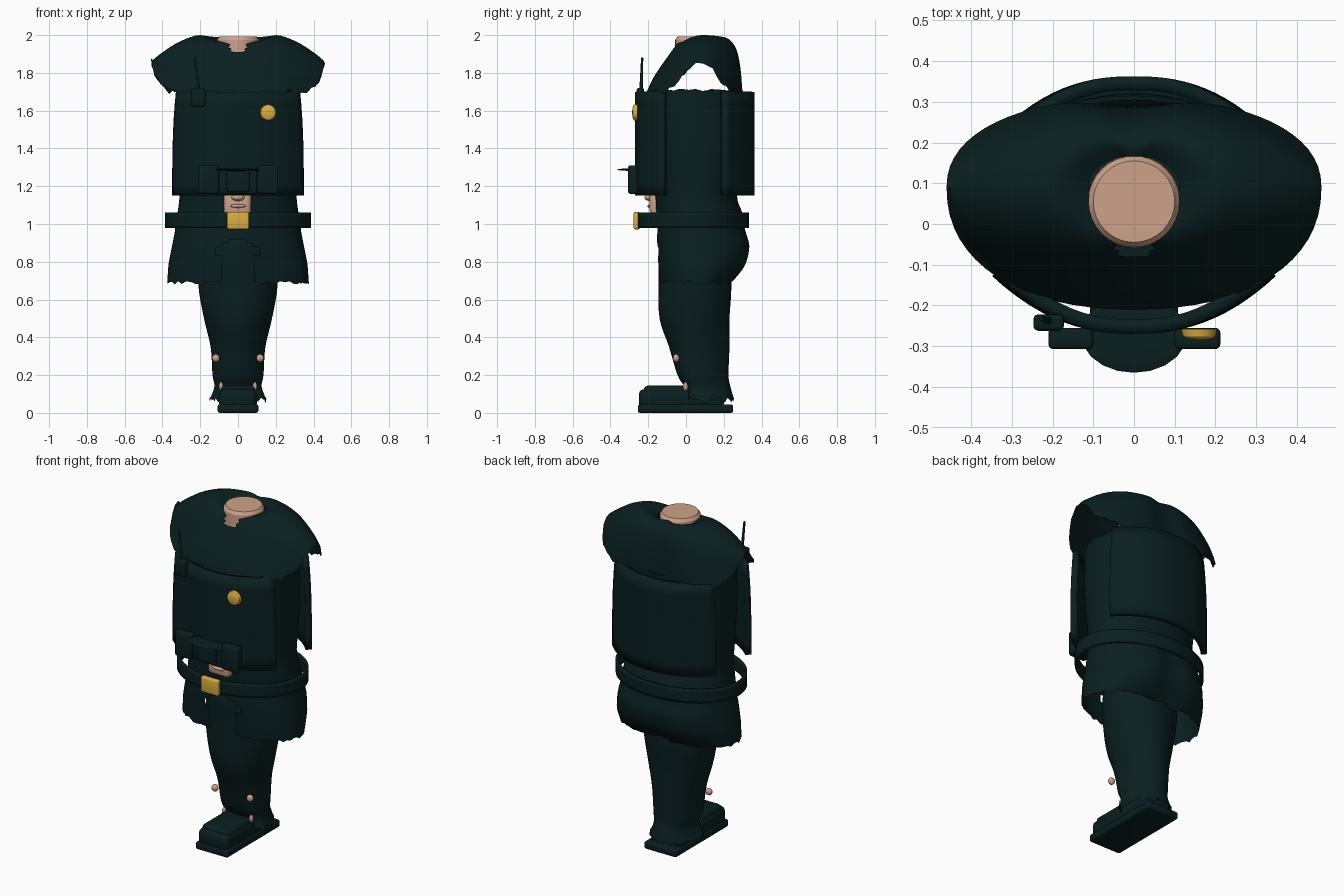
import bpy, bmesh, math, random
from mathutils import Vector, Matrix

random.seed(4)
if "Cube" in bpy.data.objects:
    bpy.data.objects.remove(bpy.data.objects["Cube"])


def material(name, rgb):
    m = bpy.data.materials.new(name)
    m.use_nodes = True
    m.diffuse_color = (*rgb, 1)
    m.node_tree.nodes["Principled BSDF"].inputs["Base Color"].default_value = (*rgb, 1)
    return m


CLOTH = material("dark_teal", (0.003, 0.0135, 0.0145))
SKIN = material("skin", (0.61, 0.36, 0.25))
GOLD = material("gold", (0.70, 0.42, 0.05))


def finish(name, bm, mat, angle=40):
    bmesh.ops.recalc_face_normals(bm, faces=bm.faces[:])
    me = bpy.data.meshes.new(name)
    bm.to_mesh(me)
    bm.free()
    me.materials.append(mat)
    ob = bpy.data.objects.new(name, me)
    bpy.context.collection.objects.link(ob)
    bpy.ops.object.select_all(action="DESELECT")
    ob.select_set(True)
    bpy.context.view_layer.objects.active = ob
    bpy.ops.object.shade_smooth_by_angle(angle=math.radians(angle))
    return ob


def thicken(ob, amount):
    mod = ob.modifiers.new("thickness", "SOLIDIFY")
    mod.thickness, mod.offset = amount, 0


def smooth_rows(rows, steps=4):
    """Catmull-Rom blend between the given cross-sections."""
    out = []
    for i in range(len(rows) - 1):
        a, b, c, d = (rows[min(max(i + k, 0), len(rows) - 1)] for k in (-1, 0, 1, 2))
        for s in range(steps):
            t = s / steps
            out.append([q + 0.5 * t * (r - p + t * (2*p - 5*q + 4*r - w + t * (3*(q - r) + w - p)))
                        for p, q, r, w in zip(a, b, c, d)])
    return out + [list(rows[-1])]


def shell(name, rows, mat, yc=0.05, n=64, rag=0, opening=None, crease=0, cap=False):
    """Loft of rings: half width, front y, back y, z front/side/back, side sharpness, roundness."""
    bm = bmesh.new()
    rings = []
    rows = smooth_rows(rows)
    for k, (rx, yf, yb, zf, zs, zb, p, e) in enumerate(rows):
        ring = []
        for i in range(n):
            a = math.tau * i / n
            c, s = math.cos(a), math.sin(a)
            w = abs(c) ** p
            x = math.copysign(rx * abs(c) ** e, c)
            y = yc + math.copysign(abs(s) ** e, s) * ((yb - yc) if s > 0 else (yc - yf))
            if s > 0:
                y -= crease * math.exp(-(c / 0.2) ** 2)
            z = zs * w + (zb if s > 0 else zf) * (1 - w)
            if k == len(rows) - 1:
                z += random.uniform(-rag, rag)
            ring.append(bm.verts.new((x, y, z)))
        rings.append(ring)
    for lo, hi in zip(rings, rings[1:]):
        for i in range(n):
            j = (i + 1) % n
            bm.faces.new((lo[i], lo[j], hi[j], hi[i]))
    if cap:
        bm.faces.new(rings[0])
    if opening:
        gone = [f for f in bm.faces if opening(f.calc_center_median())]
        bmesh.ops.delete(bm, geom=gone, context="FACES")
    return finish(name, bm, mat)


def level(z, rx, yf, yb, e=1):
    return (rx, yf, yb, z, z, z, 2, e)


def box(name, x, y, z, mat, bevel=0.008):
    """Bevelled box from (low, high) ranges."""
    bm = bmesh.new()
    bmesh.ops.create_cube(bm, size=1)
    for v in bm.verts:
        v.co = Vector([(r[0] + r[1]) / 2 + c * (r[1] - r[0]) for r, c in zip((x, y, z), v.co)])
    bmesh.ops.bevel(bm, geom=bm.edges[:], offset=bevel, segments=3, affect="EDGES", profile=0.5)
    return finish(name, bm, mat)


def ball(name, centre, radii, mat):
    bm = bmesh.new()
    bmesh.ops.create_uvsphere(bm, u_segments=20, v_segments=12, radius=1)
    bmesh.ops.transform(bm, verts=bm.verts, matrix=Matrix.LocRotScale(Vector(centre), None, Vector(radii)))
    return finish(name, bm, mat)


def rod(name, start, end, r1, r2, mat, sides=24):
    start, end = Vector(start), Vector(end)
    d = end - start
    bm = bmesh.new()
    bmesh.ops.create_cone(bm, cap_ends=True, segments=sides, radius1=r1, radius2=r2, depth=d.length)
    turn = Vector((0, 0, 1)).rotation_difference(d)
    bmesh.ops.transform(bm, verts=bm.verts, matrix=Matrix.LocRotScale((start + end) / 2, turn, None))
    return finish(name, bm, mat)


def vest_panel(name, y_mid, y_end, power):
    """Curved armour panel, a little narrower at the top."""
    bm = bmesh.new()
    nx, nz = 28, 8
    grid = []
    for j in range(nz + 1):
        t = j / nz
        half = 0.336 - 0.02 * t ** 3
        grid.append([])
        for i in range(nx + 1):
            u = 2 * i / nx - 1
            y = y_mid + (y_end - y_mid) * abs(u) ** power
            grid[-1].append(bm.verts.new((half * u, y, 1.15 + 0.55 * t)))
    for j in range(nz):
        for i in range(nx):
            bm.faces.new((grid[j][i], grid[j][i+1], grid[j+1][i+1], grid[j+1][i]))
    thicken(finish(name, bm, CLOTH), 0.035)


# Shirt yoke with open, torn armholes
shell("shoulder_yoke", [
    (0.112, -0.045, 0.17, 1.968, 1.965, 1.965, 2, 1),
    (0.20, -0.08, 0.22, 1.91, 2.00, 1.985, 2, 0.97),
    (0.31, -0.13, 0.275, 1.84, 1.965, 1.93, 3, 0.93),
    (0.405, -0.175, 0.30, 1.77, 1.905, 1.82, 6, 0.91),
    (0.46, -0.21, 0.31, 1.695, 1.86, 1.695, 11, 0.9)],
    CLOTH, yc=0.09, rag=0.02, crease=0.025,
    opening=lambda c: abs(c.x) < 0.045 and c.y < 0 and c.z > 1.905 + abs(c.x) * 0.5)

# Neck stump
rod("neck", (0, 0.055, 1.88), (0, 0.055, 1.975), 0.114, 0.112, SKIN, 32)
rod("neck_top", (0, 0.055, 1.975), (0, 0.055, 1.992), 0.112, 0.10, SKIN, 32)

# Torso and shorts
shell("torso", [level(1.0, 0.33, -0.155, 0.315, 0.9), level(1.06, 0.32, -0.16, 0.298, 0.9),
                level(1.15, 0.31, -0.165, 0.27, 0.88), level(1.3, 0.315, -0.18, 0.29, 0.85),
                level(1.5, 0.315, -0.205, 0.305, 0.85), level(1.71, 0.31, -0.205, 0.30, 0.85)],
      CLOTH, rag=0.006)
shell("shorts", [level(1.01, 0.33, -0.15, 0.315, 0.9), level(0.95, 0.336, -0.152, 0.332, 0.9),
                 level(0.88, 0.35, -0.155, 0.35, 0.9), level(0.79, 0.367, -0.15, 0.33, 0.9),
                 level(0.73, 0.372, -0.145, 0.288, 0.9), level(0.69, 0.375, -0.14, 0.25, 0.9)],
      CLOTH, rag=0.01, crease=0.025,
      opening=lambda c: abs(c.x) < 0.1 and c.y < 0 and c.z < 0.91 - 4 * c.x ** 2)

# Vest panels
vest_panel("vest_front", -0.252, -0.115, 2.3)
vest_panel("vest_back", 0.345, 0.195, 2.4)

# Trouser leg with flared torn cuff
shell("trouser_leg", [level(0.94, 0.16, -0.125, 0.16), level(0.88, 0.20, -0.145, 0.22),
                      level(0.68, 0.21, -0.145, 0.24), level(0.5, 0.18, -0.14, 0.23),
                      level(0.35, 0.145, -0.09, 0.23), level(0.2, 0.135, -0.045, 0.225),
                      level(0.14, 0.125, -0.01, 0.235), level(0.07, 0.15, 0.0, 0.255)],
      CLOTH, rag=0.015, cap=True)

# Shoe
box("shoe_sole", (-0.108, 0.108), (-0.255, 0.25), (0.0, 0.045), CLOTH, 0.012)
box("shoe_toe", (-0.1, 0.1), (-0.25, 0.2), (0.02, 0.126), CLOTH, 0.03)
box("shoe_tongue", (-0.092, 0.092), (-0.224, 0.1), (0.06, 0.145), CLOTH, 0.025)

# Skin showing at the trouser leg
for side, x in (("right", -1), ("left", 1)):
    ball(f"{side}_knee_patch", (x * 0.117, -0.052, 0.29), (0.02, 0.017, 0.021), SKIN)
    ball(f"{side}_ankle_patch", (x * 0.09, -0.002, 0.14), (0.011, 0.013, 0.023), SKIN)

# Skin showing at the waist, with a lip-like fold
box("waist_skin", (-0.075, 0.07), (-0.192, -0.1), (1.045, 1.17), SKIN, 0.025)
ball("waist_fold", (0, -0.185, 1.095), (0.045, 0.02, 0.01), SKIN)
ball("waist_bump", (0, -0.19, 1.14), (0.035, 0.03, 0.018), SKIN)

# Belt and buckle
thicken(shell("belt", [level(0.98, 0.38, -0.25, 0.325), level(1.06, 0.38, -0.25, 0.325)], CLOTH), 0.015)
box("buckle", (-0.058, 0.058), (-0.277, -0.245), (0.972, 1.063), GOLD)

# Pouches with a rounded flap
box("right_pouch", (-0.21, -0.1), (-0.307, -0.255), (1.16, 1.31), CLOTH, 0.012)
box("left_pouch", (0.1, 0.212), (-0.307, -0.255), (1.16, 1.31), CLOTH, 0.012)
box("centre_pouch", (-0.1, 0.1), (-0.29, -0.255), (1.16, 1.29), CLOTH)
box("pouch_front", (-0.06, 0.06), (-0.305, -0.26), (1.17, 1.285), CLOTH)
ball("pouch_flap", (0, -0.27, 1.288), (0.13, 0.095, 0.007), CLOTH)

# Radio and badge
box("radio", (-0.247, -0.172), (-0.262, -0.222), (1.62, 1.72), CLOTH, 0.012)
rod("radio_antenna", (-0.208, -0.238, 1.71), (-0.228, -0.232, 1.88), 0.009, 0.006, CLOTH, 10)
rod("badge", (0.16, -0.258, 1.59), (0.16, -0.274, 1.59), 0.044, 0.041, GOLD)
ball("badge_dome", (0.16, -0.274, 1.59), (0.04, 0.011, 0.04), GOLD)
